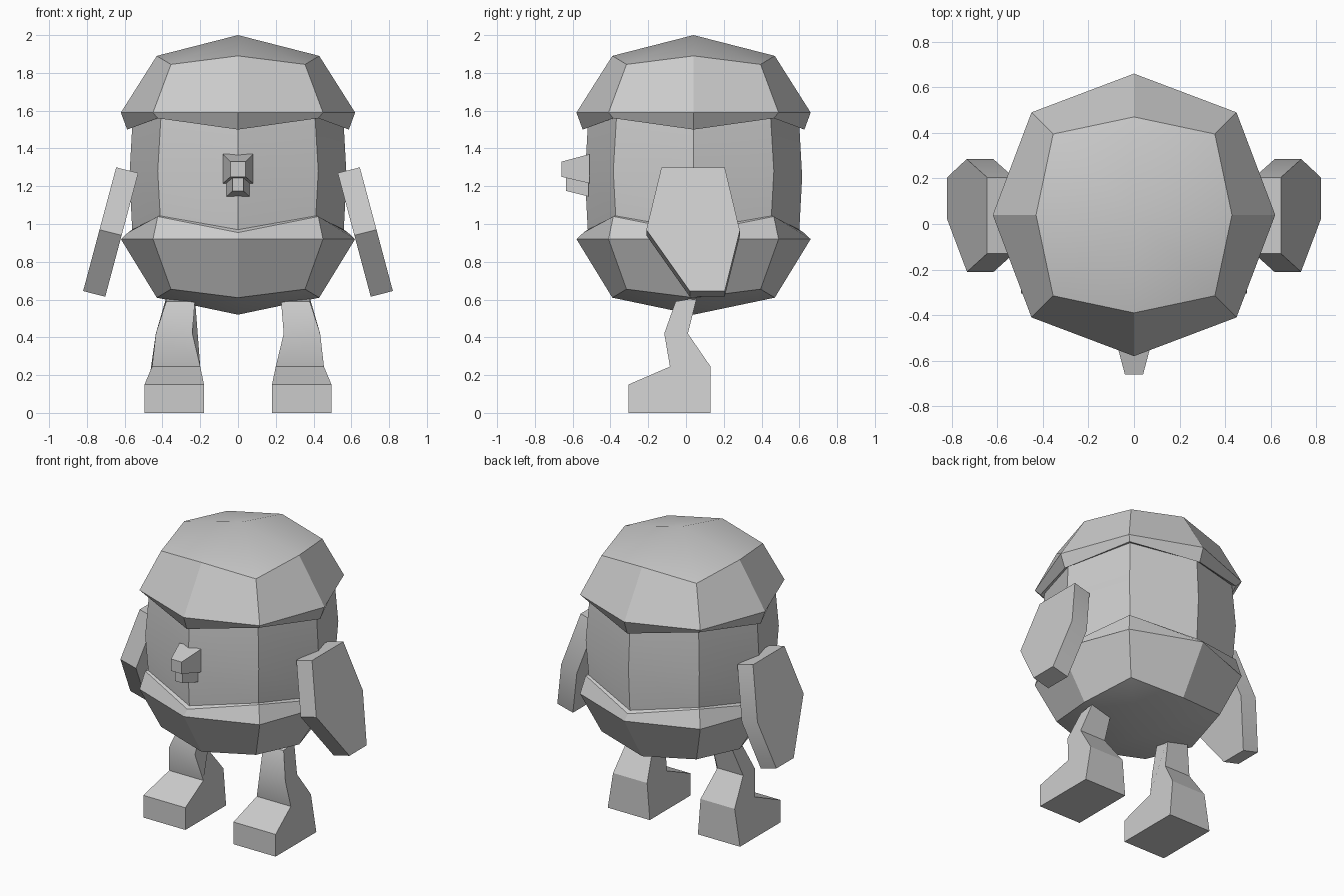
import bpy, bmesh, math

if "Cube" in bpy.data.objects:
    bpy.data.objects.remove(bpy.data.objects["Cube"])

grey = bpy.data.materials.new("light_grey")
grey.diffuse_color = (0.6, 0.6, 0.6, 1)
grey.use_nodes = True
grey.node_tree.nodes["Principled BSDF"].inputs["Base Color"].default_value = grey.diffuse_color


def finish(name, bm, angle=30):
    bmesh.ops.recalc_face_normals(bm, faces=bm.faces)
    mesh = bpy.data.meshes.new(name)
    bm.to_mesh(mesh)
    bm.free()
    mesh.materials.append(grey)
    mesh.shade_smooth()
    mesh.set_sharp_from_angle(angle=math.radians(angle))
    obj = bpy.data.objects.new(name, mesh)
    bpy.context.collection.objects.link(obj)
    return obj


def loft(name, first, second):
    """Solid between two matching outlines."""
    bm = bmesh.new()
    a = [bm.verts.new(p) for p in first]
    b = [bm.verts.new(p) for p in second]
    n = len(a)
    bm.faces.new(a)
    bm.faces.new(b[::-1])
    for i in range(n):
        j = (i + 1) % n
        bm.faces.new((a[i], b[i], b[j], a[j]))
    return finish(name, bm)


# Body: eight-sided rings, each (side radius, side z, corner offset, corner z)
CENTRE_Y = 0.04
RINGS = [
    (0.43, 1.89, 0.355, 1.845),   # crown edge
    (0.62, 1.59, 0.45, 1.59),     # helmet brim
    (0.587, 1.50, 0.425, 1.56),   # underside of brim
    (0.56, 1.52, 0.408, 1.565),   # top of the face wall
    (0.575, 1.25, 0.425, 1.28),   # middle of the wall
    (0.56, 0.97, 0.412, 1.043),   # foot of the wall
    (0.582, 0.955, 0.425, 1.04),  # collar
    (0.62, 0.92, 0.45, 0.92),     # widest line of the bowl
    (0.43, 0.61, 0.355, 0.655),   # bottom edge
]
bm = bmesh.new()
rings = []
for r, z, c, cz in RINGS:
    ring = []
    for k in range(8):
        a = k * math.pi / 4
        rad, h = (c * math.sqrt(2), cz) if k % 2 else (r, z)
        ring.append(bm.verts.new((rad * math.cos(a), CENTRE_Y + rad * math.sin(a), h)))
    rings.append(ring)
for low, high in zip(rings, rings[1:]):
    for k in range(8):
        j = (k + 1) % 8
        bm.faces.new((low[k], low[j], high[j], high[k]))
# Crown and belly: four quads meeting at a centre point
for ring, z in ((rings[0], 2.0), (rings[-1], 0.52)):
    tip = bm.verts.new((0, CENTRE_Y, z))
    for k in range(0, 8, 2):
        bm.faces.new((tip, ring[k], ring[k + 1], ring[(k + 2) % 8]))
finish("body", bm)


# Nose: two tapered blocks
def taper(name, back, front):
    loft(name, *[[(-w, y, lo), (w, y, lo), (w, y, hi), (-w, y, hi)]
                 for w, y, lo, hi in (back, front)])


taper("nose_upper", (0.08, -0.51, 1.215, 1.37), (0.04, -0.66, 1.25, 1.33))
taper("nose_lower", (0.062, -0.515, 1.145, 1.25), (0.028, -0.635, 1.175, 1.25))

# Arm outline (y, z) on the outer face
ARM = [(-0.13, 1.30), (0.205, 1.30), (0.285, 0.965), (0.205, 0.645),
       (0.02, 0.645), (-0.21, 0.97)]
# Leg profile: (y, z, inner x, outer x)
LEG = [(-0.055, 0.59, 0.228, 0.38), (0.057, 0.61, 0.228, 0.38),
       (0.01, 0.42, 0.242, 0.435), (0.13, 0.245, 0.20, 0.455),
       (0.13, 0, 0.18, 0.495), (-0.305, 0, 0.18, 0.495),
       (-0.305, 0.15, 0.18, 0.495), (-0.085, 0.245, 0.20, 0.455),
       (-0.115, 0.42, 0.242, 0.435)]

for side, s in (("left", -1), ("right", 1)):
    # Arm: slab leaning outward towards the hand
    outer = [(0.645 + (1.30 - z) * 0.267, y, z) for y, z in ARM]
    loft(side + "_arm",
         [(s * x, y, z) for x, y, z in outer],
         [(s * (x - 0.117), y, z - 0.03) for x, y, z in outer])
    # Leg with foot
    loft(side + "_leg",
         [(s * xi, y, z) for y, z, xi, xo in LEG],
         [(s * xo, y, z) for y, z, xi, xo in LEG])
